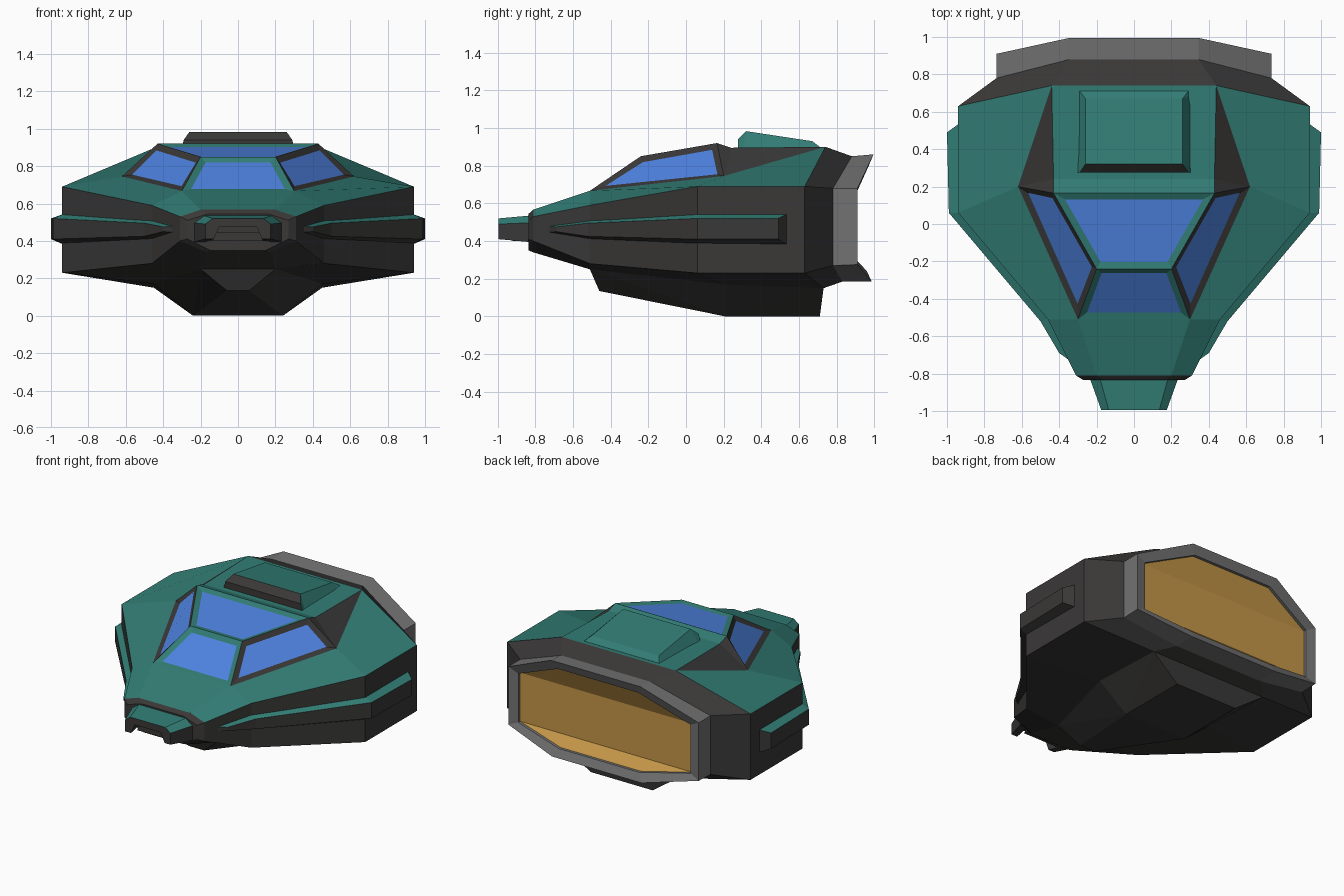
import bpy, bmesh
from mathutils import Vector

if "Cube" in bpy.data.objects:
    bpy.data.objects.remove(bpy.data.objects["Cube"])


def material(name, rgb):
    m = bpy.data.materials.new(name)
    m.diffuse_color = (*rgb, 1)
    m.use_nodes = True
    m.node_tree.nodes["Principled BSDF"].inputs["Base Color"].default_value = m.diffuse_color
    return m


GREEN, DARK, BLUE, GREY, AMBER = range(5)
MATS = [material("teal_paint", (0.032, 0.205, 0.178)),
        material("dark_hull", (0.042, 0.040, 0.039)),
        material("blue_glass", (0.075, 0.225, 0.75)),
        material("grey_metal", (0.17, 0.17, 0.17)),
        material("amber_glow", (0.56, 0.31, 0.065))]


def finish(name, bm):
    me = bpy.data.meshes.new(name)
    bm.to_mesh(me)
    bm.free()
    for m in MATS:
        me.materials.append(m)
    ob = bpy.data.objects.new(name, me)
    bpy.context.collection.objects.link(ob)
    return ob


def mirrored(half):
    """Close a right-hand half section (listed top to bottom) across x = 0."""
    return half + [(-x, y, z) for x, y, z in reversed(half)]


def loft(rings, mat, skip=lambda s, i: False, front=None, back=None):
    """Skin rings running front to back; mat(station, strip) picks the colour."""
    bm = bmesh.new()
    vs = [[bm.verts.new(p) for p in r] for r in rings]
    n = len(rings[0])
    for s in range(len(vs) - 1):
        for i in range(n):
            if skip(s, i):
                continue
            j = (i + 1) % n
            f = bm.faces.new((vs[s][i], vs[s][j], vs[s + 1][j], vs[s + 1][i]))
            f.material_index = mat(s, i)
    if front is not None:
        bm.faces.new(vs[0][::-1]).material_index = front
    if back is not None:
        bm.faces.new(vs[-1]).material_index = back
    return bm, vs


# Hull: sections of deck edge, upper side edge, lower side edge, belly edge
rear_ring = [(.345, .88, .85), (.735, .78, .68), (.735, .78, .27), (.345, .83, .185)]
hull = [
    [(.16, -.835, .545), (.27, -.835, .51), (.27, -.835, .41), (.15, -.835, .35)],
    [(.20, -.81, .567), (.31, -.81, .53), (.31, -.81, .40), (.17, -.81, .34)],
    [(.30, -.51, .667), (.46, -.51, .59), (.46, -.51, .28), (.20, -.51, .25)],
    [(.62, .20, .745), (.94, .06, .69), (.94, .06, .23), (.45, .20, .17)],
    [(.44, .74, .90), (.94, .63, .69), (.94, .63, .23), (.45, .73, .15)],
    rear_ring]
bm, _ = loft([mirrored(h) for h in hull],
             lambda s, i: GREEN if s in (1, 2, 3) and i in (0, 6, 7) else DARK,
             skip=lambda s, i: s in (2, 3) and i in (3, 7), front=DARK)
finish("hull", bm)

# Keel under the belly
bm = bmesh.new()
for x, y, z in [(.20, -.51, .25), (.06, -.46, .135), (.24, .21, 0), (.24, .71, 0),
                (.45, .73, .15), (.45, .20, .17)]:
    bm.verts.new((x, y, z))
    bm.verts.new((-x, y, z))
bmesh.ops.convex_hull(bm, input=bm.verts)
bmesh.ops.recalc_face_normals(bm, faces=bm.faces)
for f in bm.faces:
    f.material_index = DARK
finish("keel", bm)

# Engine nozzle with a recessed glowing panel
rim = [(.345, .995, .86), (.735, .91, .68), (.735, .91, .275), (.345, .985, .185)]
inner = [(.31, .97, .80), (.665, .90, .645), (.665, .90, .305), (.31, .96, .24)]
recess = [(x, y - .02, z) for x, y, z in inner]
bm, vs = loft([mirrored(r) for r in (rear_ring, rim, inner, recess)], lambda s, i: GREY)
for q in ((0, 1, 6, 7), (1, 2, 5, 6), (2, 3, 4, 5)):
    bm.faces.new([vs[-1][k] for k in q]).material_index = AMBER
finish("engine_nozzle", bm)

# Canopy and rear deck: right half points, then the same mirrored (+6)
half = [(.30, -.51, .667), (.20, -.24, .85), (.43, .165, .92),
        (.43, .24, .895), (.44, .74, .90), (.62, .20, .745)]
bm = bmesh.new()
v = [bm.verts.new(p) for p in half] + [bm.verts.new((-x, y, z)) for x, y, z in half]
windows = []


def panel(idx, mat, window=False):
    f = bm.faces.new([v[k] for k in idx])
    f.material_index = mat
    f.normal_update()
    if f.normal.dot(f.calc_center_median() - Vector((0, .1, .6))) < 0:
        f.normal_flip()
    if window:
        windows.append(f)


panel((0, 6, 7, 1), GREEN, True)
panel((1, 7, 8, 2), GREEN, True)
panel((2, 8, 9, 3), GREEN)
panel((3, 9, 10, 4), GREEN)
for k in (0, 6):
    panel((k, k + 1, k + 2, k + 5), DARK, True)
    panel((k + 2, k + 3, k + 5), DARK)
    panel((k + 3, k + 4, k + 5), DARK)
bm.normal_update()
bmesh.ops.inset_individual(bm, faces=windows, thickness=.036, depth=-.012,
                           use_even_offset=True)
for f in windows:
    f.material_index = BLUE
finish("canopy", bm)

# Raised roof hatch with a dark front face
bm, _ = loft([mirrored([(.29, .275, .94), (.305, .275, .885)]),
              mirrored([(.26, .32, .983), (.305, .30, .885)]),
              mirrored([(.26, .67, .93), (.305, .69, .885)]),
              mirrored([(.29, .71, .90), (.305, .71, .885)])],
             lambda s, i: DARK if s == 0 and i == 3 else GREEN,
             skip=lambda s, i: i == 1, front=DARK, back=GREEN)
finish("roof_hatch", bm)

# Side fins following the hull, teal on top
fin = [
    [(.33, -.74, .48), (.40, -.69, .475), (.40, -.69, .45), (.33, -.74, .445)],
    [(.45, -.51, .51), (.50, -.52, .495), (.50, -.52, .425), (.45, -.51, .41)],
    [(.93, .06, .545), (.99, .06, .52), (.99, .06, .41), (.93, .06, .385)],
    [(.93, .54, .545), (1.0, .49, .52), (1.0, .49, .41), (.93, .54, .38)]]
bm, _ = loft(fin, lambda s, i: GREEN if i == 0 else DARK,
             skip=lambda s, i: i == 3, front=DARK, back=DARK)
finish("side_fins", bm).modifiers.new("mirror", 'MIRROR')

# Snout: arch-shaped section tapering to the front
arch = [(.135, .52), (.175, .49), (.175, .41), (.13, .41), (.10, .475)]
front = [(x, -.995, z) for x, z in arch]
back = [(x * 1.37, -.815, .465 + (z - .465) * 1.3) for x, z in arch]
bm, _ = loft([mirrored(front), mirrored(back)],
             lambda s, i: GREEN if i in (0, 8, 9) else DARK, front=DARK)
finish("snout", bm)

# Stepped intake grille inside the snout
for k, (y, top, low) in enumerate([(-.88, .485, .44), (-.92, .445, .40)]):
    bm, _ = loft([mirrored([(.115, y, top), (.135, y, low)]),
                  mirrored([(.135, -.82, top), (.155, -.82, low)])],
                 lambda s, i: DARK, front=DARK)
    finish(f"intake_step_{k + 1}", bm)
